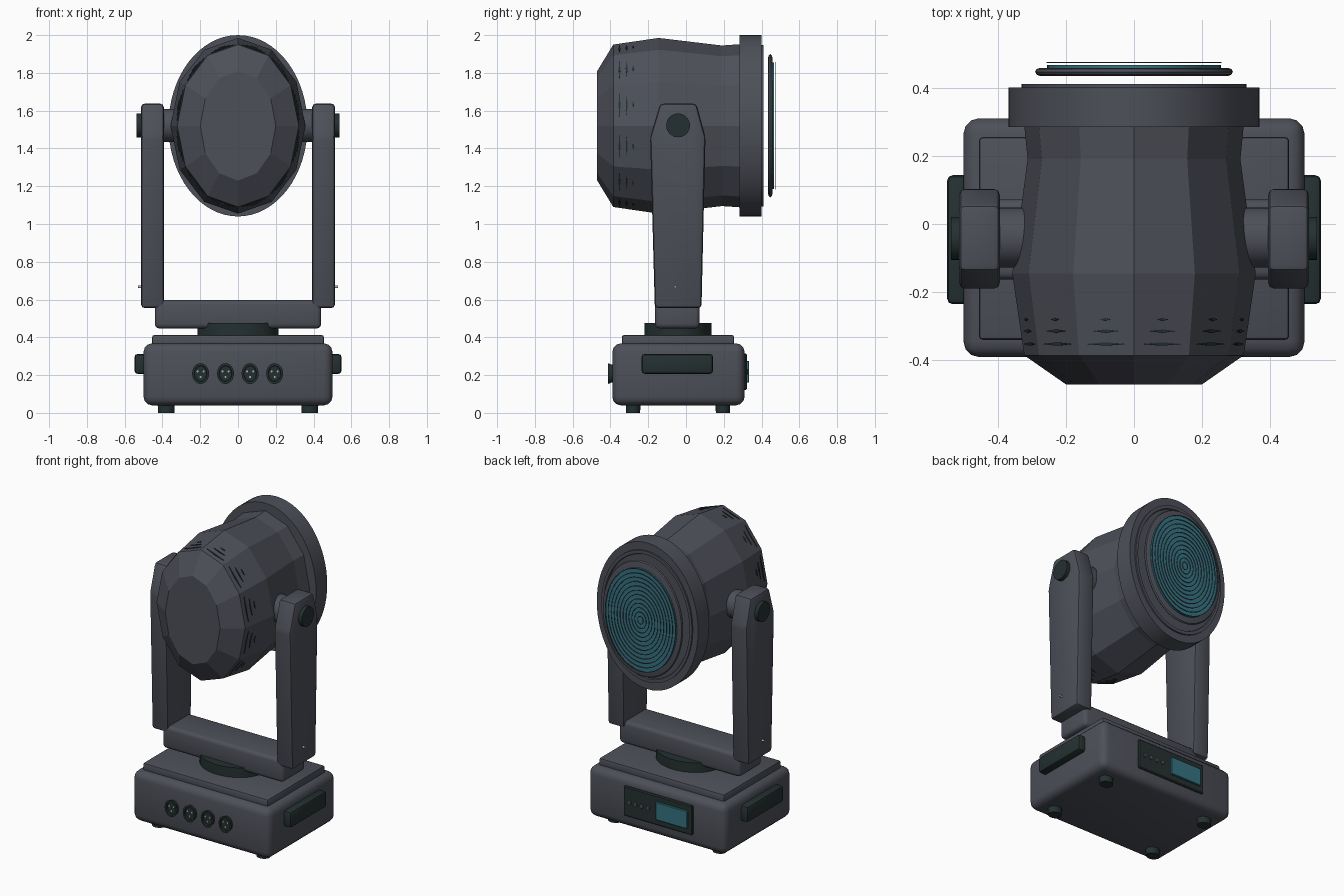
import bpy, bmesh, math
from mathutils import Vector

if "Cube" in bpy.data.objects:
    bpy.data.objects.remove(bpy.data.objects["Cube"])


def material(name, rgb):
    m = bpy.data.materials.new(name)
    m.diffuse_color = (*rgb, 1)
    m.use_nodes = True
    m.node_tree.nodes["Principled BSDF"].inputs["Base Color"].default_value = m.diffuse_color
    return m


GREY = material("charcoal_grey", (0.075, 0.08, 0.1))
DARK = material("dark_green_black", (0.018, 0.03, 0.03))
TEAL = material("teal_glass", (0.035, 0.17, 0.22))
STEEL = material("light_steel", (0.45, 0.47, 0.48))


def finish(name, bm, mat, smooth=True, angle=35):
    bmesh.ops.recalc_face_normals(bm, faces=bm.faces)
    me = bpy.data.meshes.new(name)
    bm.to_mesh(me)
    bm.free()
    me.materials.append(mat)
    ob = bpy.data.objects.new(name, me)
    bpy.context.collection.objects.link(ob)
    if smooth:
        bpy.ops.object.select_all(action='DESELECT')
        ob.select_set(True)
        bpy.context.view_layer.objects.active = ob
        bpy.ops.object.shade_smooth_by_angle(angle=math.radians(angle))
    return ob


def box(name, lo, hi, mat, bevel=0.0, seg=3):
    bm = bmesh.new()
    bmesh.ops.create_cube(bm, size=1)
    for v in bm.verts:
        v.co = [(a + b) / 2 + c * (b - a) for a, b, c in zip(lo, hi, v.co)]
    if bevel:
        bmesh.ops.bevel(bm, geom=bm.edges[:], offset=bevel, segments=seg,
                        profile=0.5, affect='EDGES')
    return finish(name, bm, mat)


def loft(name, rings, mat, axis='Y', loc=(0, 0, 0), n=48, smooth=True, hollow=False):
    """Elliptical rings (position, radius a, radius b) skinned along an axis."""
    bm = bmesh.new()
    rows = []
    for p, a, b in rings:
        row = []
        for i in range(n):
            t = 2 * math.pi * i / n
            u, w = a * math.cos(t), b * math.sin(t)
            co = {'X': (p, u, w), 'Y': (u, p, w), 'Z': (u, w, p)}[axis]
            row.append(bm.verts.new(Vector(co) + Vector(loc)))
        rows.append(row)
    pairs = list(zip(rows, rows[1:]))
    if hollow:
        pairs.append((rows[-1], rows[0]))
    else:
        bm.faces.new(rows[0])
        bm.faces.new(rows[-1])
    for r, s in pairs:
        for i in range(n):
            j = (i + 1) % n
            bm.faces.new((r[i], r[j], s[j], s[i]))
    return finish(name, bm, mat, smooth)


def prism(name, profile, x0, x1, mat, bevel):
    """Side profile in (y, z) extruded along x with rounded edges."""
    bm = bmesh.new()
    f = bm.faces.new([bm.verts.new((x0, y, z)) for y, z in profile])
    new = bmesh.ops.extrude_face_region(bm, geom=[f])['geom']
    for v in new:
        if isinstance(v, bmesh.types.BMVert):
            v.co.x = x1
    bmesh.ops.recalc_face_normals(bm, faces=bm.faces)
    bmesh.ops.bevel(bm, geom=bm.edges[:], offset=bevel, segments=2,
                    profile=0.5, affect='EDGES')
    return finish(name, bm, mat)


CY = -0.04   # shared centre line of base and yoke
HZ = 1.52    # head axis height

# --- base ---
box("base", (-0.5, -0.39, 0.04), (0.5, 0.31, 0.368), GREY, 0.045)
box("base_top_plate", (-0.455, -0.34, 0.35), (0.455, 0.255, 0.412), GREY, 0.012, 2)
for sx in (-1, 1):
    for y in (-0.28, 0.195):
        loft("foot", [(0, 0.043, 0.037), (0.06, 0.046, 0.04)], DARK, 'Z', (sx * 0.38, y, 0), 24)
    xs = sorted((sx * 0.48, sx * 0.548))
    box("side_handle", (xs[0], -0.235, 0.207), (xs[1], 0.143, 0.312), DARK, 0.016, 2)

# --- front sockets with contact pins ---
for x in (-0.198, -0.066, 0.064, 0.194):
    loft("socket", [(-0.38, 0.04, 0.048), (-0.395, 0.04, 0.048), (-0.414, 0.045, 0.055),
                    (-0.414, 0.034, 0.042), (-0.403, 0.032, 0.04)], DARK, 'Y', (x, 0, 0.208), 24)
    for dx, dz in ((-0.016, 0.012), (0.016, 0.012), (0, -0.018)):
        loft("socket_pin", [(-0.4, 0.005, 0.006), (-0.409, 0.005, 0.006)], STEEL, 'Y',
             (x + dx, 0, 0.208 + dz), 10)

# --- rear control panel ---
box("control_panel", (-0.27, 0.3, 0.12), (0.23, 0.322, 0.315), DARK, 0.006, 1)
box("screen", (-0.24, 0.31, 0.16), (-0.012, 0.334, 0.276), TEAL, 0.003, 1)
for i in range(4):
    loft("button", [(0.315, 0.014, 0.016), (0.329, 0.012, 0.014)], GREY, 'Y',
         (0.185 - i * 0.045, 0, 0.217), 16)

# --- turntable and yoke ---
loft("turntable", [(0.4, 0.215, 0.178), (0.476, 0.215, 0.178)], DARK, 'Z', (0, CY - 0.003, 0))
box("yoke_crossbar", (-0.44, -0.163, 0.447), (0.44, 0.072, 0.597), GREY, 0.024)
arm = [(-0.165, 0.555), (0.082, 0.555), (0.103, 1.46), (0.055, 1.637), (-0.137, 1.637), (-0.19, 1.46)]
for s in (-1, 1):
    prism("yoke_arm", arm, s * 0.393, s * 0.513, GREY, 0.018)
    loft("tilt_cap", [(s * 0.5, 0.063, 0.063), (s * 0.537, 0.063, 0.063)], DARK, 'X', (0, -0.042, 1.522), 32)
    loft("tilt_axle", [(s * 0.25, 0.088, 0.088), (s * 0.4, 0.088, 0.088)], GREY, 'X', (0, CY, 1.522), 32)
    loft("arm_screw", [(s * 0.505, 0.007, 0.007), (s * 0.529, 0.007, 0.007)], STEEL, 'X', (0, -0.058, 0.667), 12)

# --- faceted lamp head ---
loft("head_shell", [(-0.47, 0.2, 0.29), (-0.385, 0.322, 0.43), (-0.145, 0.357, 0.465),
                    (0.19, 0.312, 0.425), (0.29, 0.322, 0.432)], GREY, 'Y', (0, 0, HZ), 12, False)

# --- cooling slots, three per facet ---
bm = bmesh.new()
for y, half, w in ((-0.352, 0.37, 0.005), (-0.314, 0.24, 0.005), (-0.28, 0.1, 0.004)):
    k = (y + 0.385) / 0.24
    rx, rz = 0.322 + 0.035 * k, 0.43 + 0.035 * k
    for i in range(12):
        a, b = (Vector((rx * math.cos(t), y, HZ + rz * math.sin(t)))
                for t in (math.pi * i / 6, math.pi * (i + 1) / 6))
        d = (b - a).normalized()
        out = Vector((d.z, 0, -d.x))
        vs = []
        for h in (-0.004, 0.004):
            pts = [(0.5 - half, 0), (0.5, -w), (0.5 + half, 0), (0.5, w)]
            vs.append([bm.verts.new(a.lerp(b, t) + out * h + Vector((0, q, 0))) for t, q in pts])
        bm.faces.new(vs[0])
        bm.faces.new(vs[1])
        for j in range(4):
            m = (j + 1) % 4
            bm.faces.new((vs[0][j], vs[0][m], vs[1][m], vs[1][j]))
finish("cooling_slots", bm, DARK, False)

# --- front rim, bezel and lens ---
H = (0, 0, HZ)
loft("head_rim", [(0.284, 0.368, 0.48), (0.4, 0.368, 0.48)], GREY, 'Y', H, 64)
loft("rim_lip", [(0.39, 0.33, 0.428), (0.41, 0.33, 0.428), (0.41, 0.312, 0.406),
                 (0.402, 0.308, 0.402)], GREY, 'Y', H, 64)
loft("lens_bezel", [(0.434, 0.275, 0.36), (0.438, 0.286, 0.373), (0.446, 0.29, 0.379),
                    (0.454, 0.286, 0.373), (0.458, 0.275, 0.36)], GREY, 'Y', H, 64)
loft("lens", [(0.45, 0.255, 0.335), (0.467, 0.255, 0.335)], TEAL, 'Y', H, 64)
for i in range(1, 13):
    o = 0.257 * i / 12
    q = o - 0.0035
    loft("lens_ring", [(0.472, o, o * 1.31), (0.475, o, o * 1.31),
                       (0.475, q, q * 1.31), (0.472, q, q * 1.31)], GREY, 'Y', H, 48, True, True)
